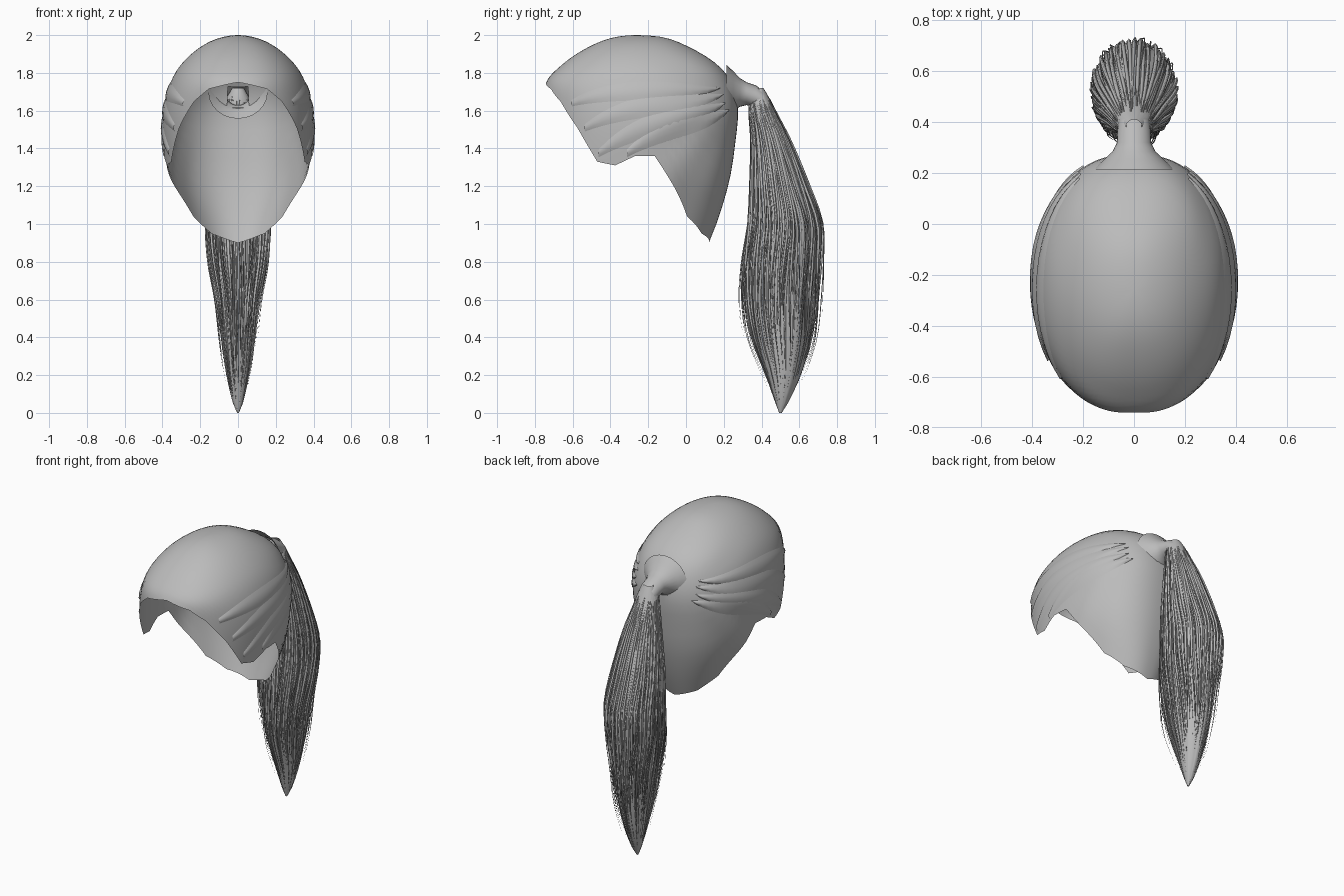
import bpy, bmesh, math, random
from mathutils import Vector

random.seed(4)
if "Cube" in bpy.data.objects:
    bpy.data.objects.remove(bpy.data.objects["Cube"])

grey = bpy.data.materials.new("hair_grey")
grey.use_nodes = True
grey.diffuse_color = (0.5, 0.5, 0.5, 1)
grey.node_tree.nodes["Principled BSDF"].inputs["Base Color"].default_value = (0.5, 0.5, 0.5, 1)


def sample(table, t, smooth=True):
    """Interpolate the rows of a table keyed by their first column."""
    n = len(table)
    i = 0
    while i < n - 2 and t > table[i + 1][0]:
        i += 1
    a, b = table[i], table[i + 1]
    h = b[0] - a[0]
    u = min(max((t - a[0]) / h, 0), 1)
    p, q = table[max(i - 1, 0)], table[min(i + 2, n - 1)]
    out = []
    for k in range(1, len(a)):
        if not smooth:
            out.append(a[k] + (b[k] - a[k]) * u)
            continue
        m0 = (b[k] - p[k]) / (b[0] - p[0]) * h
        m1 = (q[k] - a[k]) / (q[0] - a[0]) * h
        out.append(a[k] * (1 + 2 * u) * (1 - u) ** 2 + m0 * u * (1 - u) ** 2
                   + b[k] * u * u * (3 - 2 * u) + m1 * u * u * (u - 1))
    return out


def grid_object(name, rows, closed=False, mirror=False, hole=None):
    """Skin a grid of points into a smooth mesh object."""
    bm = bmesh.new()
    verts = [[bm.verts.new(p) for p in row] for row in rows]
    for r0, r1 in zip(verts, verts[1:]):
        n = len(r0)
        for j in range(n if closed else n - 1):
            k = (j + 1) % n
            bm.faces.new((r0[j], r0[k], r1[k], r1[j]))
    bmesh.ops.remove_doubles(bm, verts=bm.verts, dist=0.0005)
    if hole:
        centre, radius = hole
        gone = [f for f in bm.faces if (f.calc_center_median() - centre).length < radius]
        bmesh.ops.delete(bm, geom=gone, context='FACES')
    bmesh.ops.recalc_face_normals(bm, faces=bm.faces)
    mesh = bpy.data.meshes.new(name)
    bm.to_mesh(mesh)
    bm.free()
    mesh.materials.append(grey)
    mesh.shade_smooth()
    ob = bpy.data.objects.new(name, mesh)
    bpy.context.collection.objects.link(ob)
    if mirror:
        mod = ob.modifiers.new("mirror", 'MIRROR')
        mod.merge_threshold = 0.002
    return ob


# Cap sections: depth below crown (square root), front y, back y, half width
CAP = [(0, -.26, -.26, 0), (.1, -.37, -.13, .08), (.245, -.51, .01, .195), (.4, -.66, .17, .305),
       (.5, -.74, .24, .355), (.632, -.745, .275, .395), (.775, -.74, .257, .395),
       (.877, -.74, .23, .37), (.98, -.74, .175, .295), (1.05, -.74, .12, .23)]
# Hem height around the head, from brow (0) to nape (180)
HEM = [(0, 1.75), (21, 1.715), (33, 1.65), (48, 1.51), (63, 1.33), (75, 1.31), (87, 1.36),
       (99, 1.36), (108, 1.26), (129, 1.04), (150, .95), (180, .9)]


def cap_point(deg, depth, lift=0.0):
    front, back, half = sample(CAP, depth)
    phi = math.radians(deg)
    z = 2 - depth * depth
    y = (front + back) / 2 - (back - front) / 2 * math.cos(phi)
    # soft folds that radiate from the tie over the sides
    spoke = math.atan2(z - 1.7, 0.3 - y)
    reach = math.exp(-((y - 0.05) / 0.25) ** 2) * math.sin(phi) ** 2
    fold = 0.006 * math.sin(spoke * 13) * reach * min(depth * 1.5, 1)
    x = (half + fold + lift) * max(math.sin(phi), 0) ** 0.85
    return Vector((x, y - lift * math.cos(phi), z))


ROWS = 22
columns = []
for deg in range(0, 181, 3):
    deepest = math.sqrt(2 - sample(HEM, deg, False)[0])
    columns.append([cap_point(deg, deepest * s / ROWS) for s in range(ROWS + 1)])
grid_object("hair_cap", columns, mirror=True, hole=(Vector((0, .265, 1.68)), .07))

# Flat overlapping locks on the sides: start angle, start depth, end angle, end depth
LOCKS = [(64, .79, 150, .60), (54, .70, 150, .56), (44, .60, 148, .53), (82, .79, 154, .63)]
for n, (d0, e0, d1, e1) in enumerate(LOCKS):
    rows = []
    for i in range(17):
        t = i / 16
        deg, depth = d0 + (d1 - d0) * t, e0 + (e1 - e0) * t
        depth -= 0.05 * math.sin(math.pi * t) * (1 - t)
        wide = 0.045 * math.sin(math.pi * (0.1 + 0.88 * t))
        rows.append([cap_point(deg, depth + wide * k, 0.007 * (1 - k * k) + 0.001)
                     for k in (-1, -.5, 0, .5, 1)])
    grid_object("side_lock_%d" % (n + 1), rows, mirror=True)

# Neck of gathered hair between cap and tail: y, z, radius
NECK = [(.215, 1.70, .15), (.25, 1.70, .115), (.285, 1.697, .08), (.32, 1.69, .064),
        (.37, 1.675, .062), (.41, 1.65, .058)]
rings = []
for y, z, r in NECK:
    ring = []
    for j in range(24):
        a = math.tau * j / 24
        ring.append((r * 1.05 * math.cos(a), y, z + r * math.sin(a) * .95))
    rings.append(ring)
grid_object("gathered_neck", rings, closed=True)

# Tail sections: drop below its top, front y, back y, half width
TOP = 1.72
TAIL = [(0, .36, .41, .03), (.05, .335, .44, .062), (.12, .332, .475, .078), (.27, .345, .55, .115),
        (.52, .34, .655, .16), (.72, .33, .725, .172), (.92, .31, .72, .155), (1.12, .31, .70, .115),
        (1.32, .345, .672, .09), (1.52, .42, .61, .062), (1.66, .47, .545, .03), (1.72, .493, .507, .005)]


def tail_point(angle, drop, scale=1.0):
    front, back, half = sample(TAIL, drop)
    x = half * scale * math.cos(angle)
    y = (front + back) / 2 + (back - front) / 2 * scale * math.sin(angle)
    return Vector((x, y, TOP - drop))


# Ridged core of the tail
SIDES = 72
ridge = [random.uniform(.84, .9) if j % 2 else random.uniform(.93, .99) for j in range(SIDES)]
rings = []
for i in range(33):
    drop = TOP * i / 32
    mix = min(drop / .25, 1)
    rings.append([tail_point(math.tau * j / SIDES, drop, 1 + (ridge[j] - 1) * mix)
                  for j in range(SIDES)])
grid_object("tail_core", rings, closed=True)


def strands(name, count, depth, start, end, spread):
    """Tapered strands that follow the tail surface."""
    curve = bpy.data.curves.new(name, 'CURVE')
    curve.dimensions = '3D'
    curve.bevel_depth = depth
    curve.bevel_resolution = 0
    curve.materials.append(grey)
    for n in range(count):
        angle = math.tau * (n + random.random() * .6) / count
        first, last = random.uniform(*start), random.uniform(*end)
        scale, flare = random.uniform(.93, .99), random.uniform(*spread)
        steps = 18
        line = curve.splines.new('POLY')
        line.points.add(steps)
        for i, point in enumerate(line.points):
            t = i / steps
            p = tail_point(angle + .06 * math.sin(5 * t + n), first + (last - first) * t,
                           scale + flare * t * t)
            point.co = (*p, 1)
            point.radius = max(min(t * 5 + .3, 1, (1 - t) * 3), .05)
        line.use_smooth = True
    ob = bpy.data.objects.new(name, curve)
    bpy.context.collection.objects.link(ob)


strands("tail_locks", 60, .008, (.04, .1), (1.35, 1.68), (-.08, .06))
strands("tail_wisps", 70, .0025, (.1, .6), (1.2, 1.6), (.0, .3))
